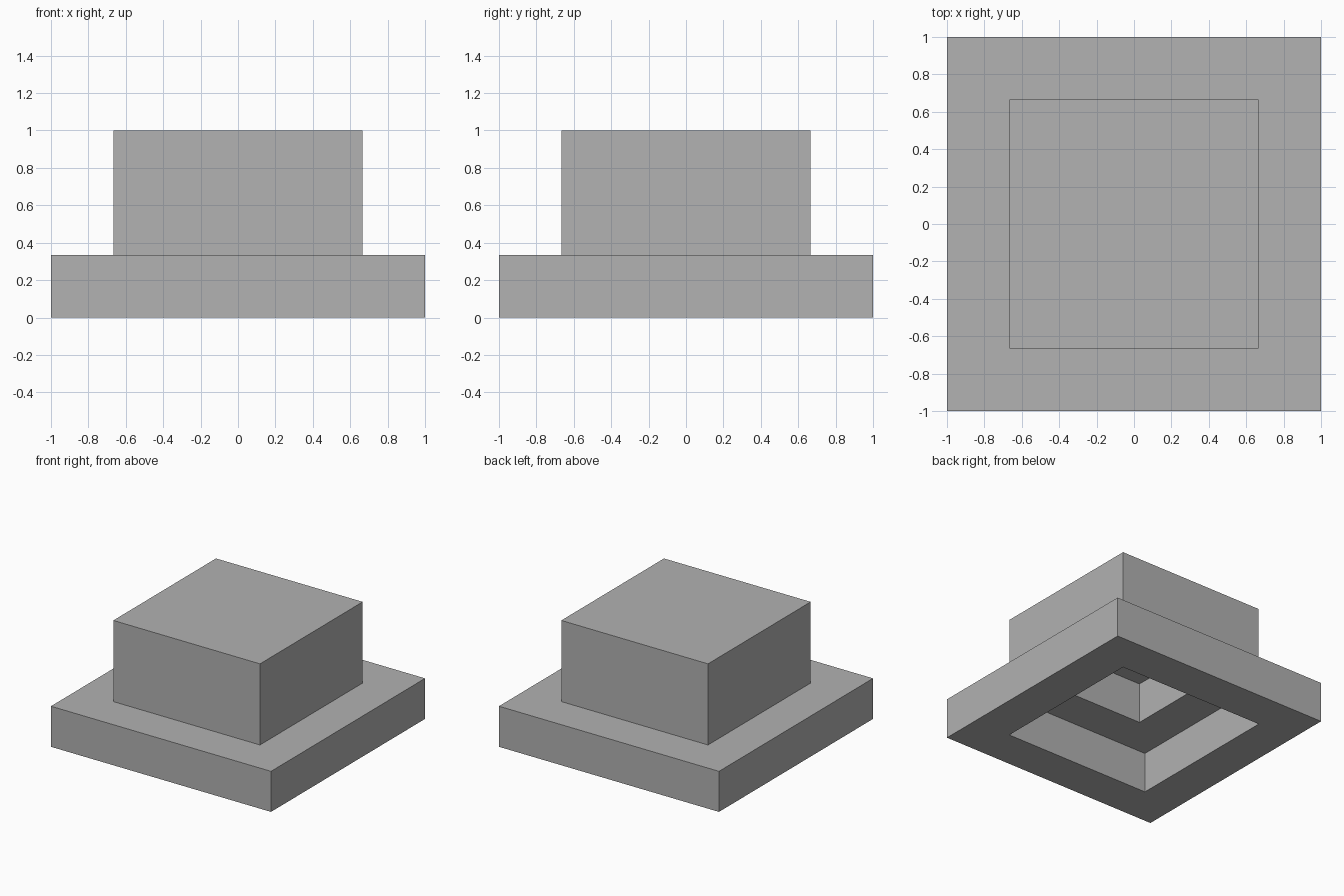
import bpy
import bmesh

cube = bpy.data.objects.get("Cube")
if cube:
    bpy.data.objects.remove(cube, do_unlink=True)

UNIT = 1 / 3  # wall thickness shared by every part

grey = bpy.data.materials.new("plain_grey")
grey.use_nodes = True
grey.diffuse_color = (0.445, 0.445, 0.445, 1)
grey.node_tree.nodes["Principled BSDF"].inputs["Base Color"].default_value = grey.diffuse_color


def square_sweep(name, profile, closed):
    """Sweep a (half width, height) profile round a square; cap or close its ends."""
    bm = bmesh.new()
    corners = ((-1, -1), (1, -1), (1, 1), (-1, 1))
    rings = [[bm.verts.new((sx * r * UNIT, sy * r * UNIT, z * UNIT)) for sx, sy in corners]
             for r, z in profile]
    pairs = list(zip(rings, rings[1:]))
    if closed:
        pairs.append((rings[-1], rings[0]))
    else:
        bm.faces.new(rings[0])
        bm.faces.new(rings[-1])
    for a, b in pairs:
        for i in range(4):
            j = (i + 1) % 4
            bm.faces.new((a[i], a[j], b[j], b[i]))
    bmesh.ops.recalc_face_normals(bm, faces=bm.faces)
    mesh = bpy.data.meshes.new(name)
    bm.to_mesh(mesh)
    bm.free()
    mesh.materials.append(grey)
    obj = bpy.data.objects.new(name, mesh)
    bpy.context.collection.objects.link(obj)
    return obj


# Wide base frame, open through the middle
square_sweep("base_frame", [(2, 0), (3, 0), (3, 1), (2, 1)], closed=True)

# Upper block with a square recess in its underside
square_sweep("upper_block", [(1, 2), (1, 1), (2, 1), (2, 3)], closed=False)
